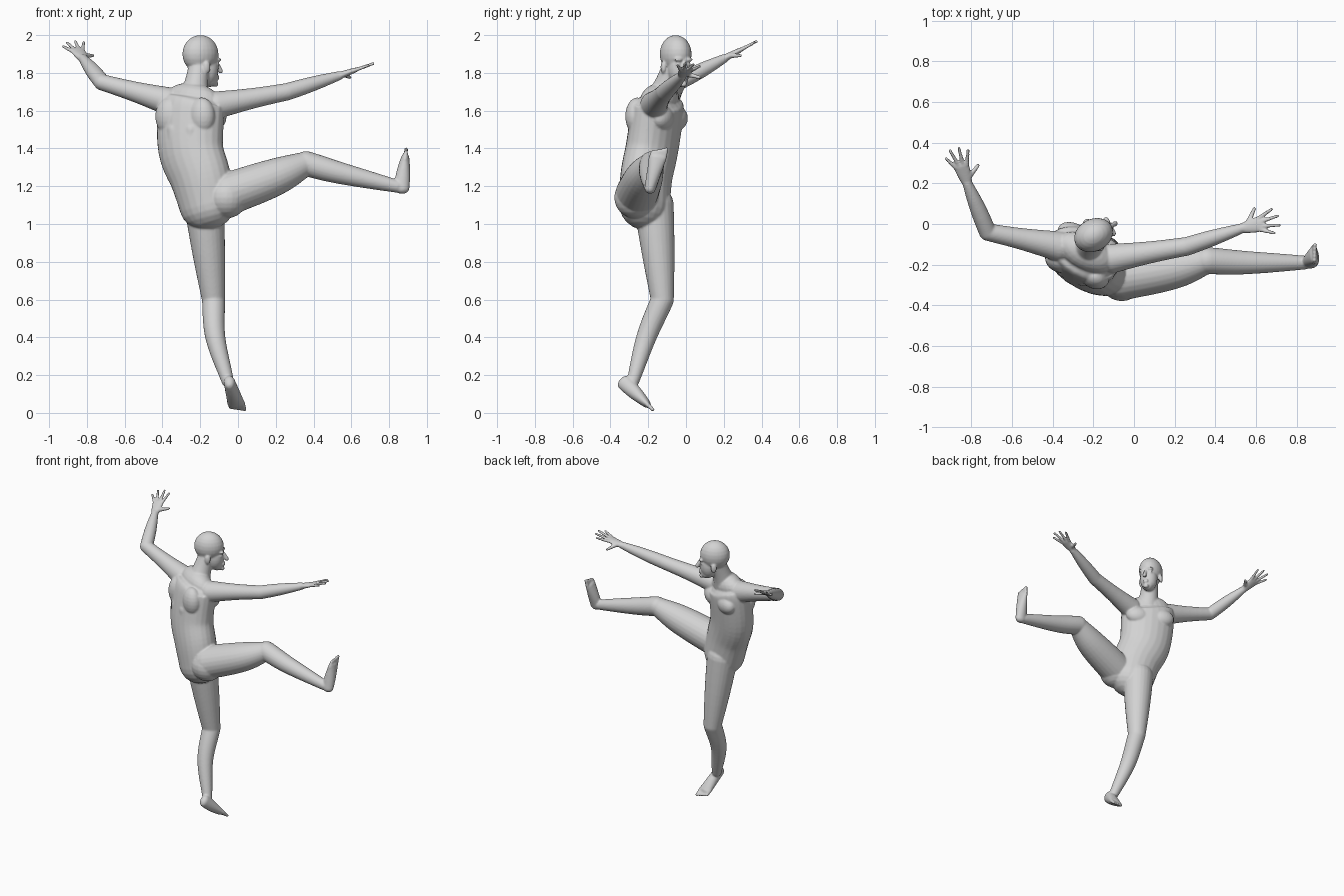
import bpy
import bmesh
from math import cos, sin, pi, radians
from mathutils import Vector, Matrix

old = bpy.data.objects.get("Cube")
if old:
    bpy.data.objects.remove(old, do_unlink=True)

bm = bmesh.new()
X, Y, Z = Matrix.Identity(3)
SIDES = 24
STEPS = 6


def smooth_path(points):
    """Catmull-Rom curve through the points."""
    pts = [Vector(p) for p in points]
    pts = [pts[0] * 2 - pts[1]] + pts + [pts[-1] * 2 - pts[-2]]
    out = []
    for a, b, c, d in zip(pts, pts[1:], pts[2:], pts[3:]):
        for k in range(STEPS):
            t = k / STEPS
            out.append((2 * b + (c - a) * t + (2 * a - 5 * b + 4 * c - d) * t * t
                        + (3 * b - a - 3 * c + d) * t ** 3) / 2)
    return out + [pts[-2]]


def square_to(direction, axis):
    """The part of direction that is square to axis."""
    return (direction - axis * direction.dot(axis)).normalized()


def tube(points, across, size):
    """Dome-ended elliptical tube; size(t) gives half width and half depth."""
    path = smooth_path(points)
    last = len(path) - 1
    rings = []
    for i, p in enumerate(path):
        tangent = (path[min(i + 1, last)] - path[max(i - 1, 0)]).normalized()
        side = square_to(across, tangent)
        depth = tangent.cross(side)
        wide, deep = size(i / last)
        angles = [0]
        if i == last:
            angles = [pi / 2 * k / STEPS for k in range(STEPS)]
        elif i == 0:
            angles = [-pi / 2 * k / STEPS for k in reversed(range(STEPS))]
        for a in angles:
            center = p + tangent * min(wide, deep) * sin(a)
            ring = []
            for k in range(SIDES):
                turn = 2 * pi * k / SIDES
                ring.append(bm.verts.new(center + cos(a) * (side * wide * cos(turn)
                                                            + depth * deep * sin(turn))))
            rings.append(ring)
    for lower, upper in zip(rings, rings[1:]):
        for k in range(SIDES):
            n = (k + 1) % SIDES
            bm.faces.new((lower[k], lower[n], upper[n], upper[k]))
    bm.faces.new(reversed(rings[0]))
    bm.faces.new(rings[-1])


def limb(points, start, end, belly=0, across=X):
    """Round tube tapering from start to end radius, fuller in the middle."""
    def size(t):
        r = start + (end - start) * t + belly * sin(pi * t)
        return r, r
    tube(points, across, size)


def ball(center, size, frame=Matrix()):
    m = frame @ Matrix.Translation(center) @ Matrix.Diagonal((*size, 1))
    bmesh.ops.create_uvsphere(bm, u_segments=SIDES, v_segments=SIDES // 2, radius=1, matrix=m)


def hand(wrist, knuckles, thumb_side):
    """Flat palm, four spread fingers and a lowered thumb."""
    wrist, knuckles = Vector(wrist), Vector(knuckles)
    along = (knuckles - wrist).normalized()
    across = square_to(thumb_side, along)
    tube([wrist, knuckles], across,
         lambda t: (0.025 + 0.014 * sin(pi / 2 * t), 0.02 - 0.007 * t))
    for i, length in enumerate((0.08, 0.1, 0.1, 0.07)):
        base = knuckles + across * 0.02 * (1.5 - i)
        angle = radians(20 - 15 * i)
        tip = base + (along * cos(angle) + across * sin(angle)) * length
        limb([base, tip], 0.011, 0.008, across=across)
    base = wrist + along * 0.03 + across * 0.015
    limb([base, wrist + (along + across) * 0.08 - Z * 0.03], 0.015, 0.009, across=across)


def foot(heel, sole, big_toe_side):
    """Heel to ball of the foot, then five toes growing shorter."""
    heel, sole = Vector(heel), Vector(sole)
    along = (sole - heel).normalized()
    across = square_to(big_toe_side, along)
    tube([heel, sole], across, lambda t: (0.03 + 0.016 * t, 0.042 - 0.02 * t * t))
    for i in range(5):
        base = sole + across * 0.017 * (2 - i) - along * 0.004 * i
        limb([base, base + along * (0.056 - 0.004 * i)], 0.013, 0.01, across=across)


# Torso, turned a little towards the raised leg
torso = Matrix.Translation((-0.25, -0.155, 0)) @ Matrix.Rotation(radians(-25), 4, 'Z')
tube([(-0.16, -0.22, 1.1), (-0.2, -0.21, 1.25), (-0.25, -0.18, 1.4),
      (-0.25, -0.15, 1.6), (-0.24, -0.14, 1.66)], torso.to_3x3() @ X,
     lambda t: ((0.155 + 0.05 * t) * (1 - t ** 8 / 4), 0.13 * (1 - t ** 8 / 3)))
for s in (-1, 1):
    ball((s * 0.085, 0.075, 1.56), (0.085, 0.055, 0.065), torso)      # chest
    ball((s * 0.095, -0.07, 1.57), (0.075, 0.06, 0.1), torso)         # shoulder blade
    limb([torso @ Vector((s * 0.05, -0.1, z)) for z in (1.5, 1.35)], 0.04, 0.04)

# Buttocks
ball((-0.06, -0.27, 1.14), (0.11, 0.11, 0.11))
ball((-0.18, -0.22, 1.07), (0.1, 0.11, 0.1))

# Neck
limb([(-0.23, -0.13, 1.67), (-0.22, -0.1, 1.75), (-0.2, -0.06, 1.86)], 0.08, 0.056, -0.006)

# Head, looking over the raised leg
head = Matrix.Translation((-0.19, -0.05, 0)) @ Matrix.Rotation(radians(-62), 4, 'Z')
ball((0, -0.01, 1.9), (0.08, 0.1, 0.1), head)               # skull
ball((0, 0.03, 1.82), (0.06, 0.06, 0.09), head)             # face
ball((0, 0.045, 1.765), (0.04, 0.04, 0.04), head)           # jaw
ball((0, 0.08, 1.74), (0.02, 0.015, 0.015), head)           # chin
ball((0, 0.09, 1.775), (0.02, 0.01, 0.015), head)           # mouth
limb([head @ Vector((0, 0.09, 1.855)), head @ Vector((0, 0.11, 1.81))], 0.008, 0.014)
for s in (-1, 1):
    ball((s * 0.03, 0.08, 1.87), (0.025, 0.015, 0.01), head)      # brow
    ball((s * 0.03, 0.076, 1.845), (0.013, 0.012, 0.01), head)    # eye
    ball((s * 0.075, -0.01, 1.83), (0.012, 0.02, 0.033), head)    # ear

# Left arm, bent at the elbow
elbow, wrist = (-0.72, -0.04, 1.75), (-0.82, 0.2, 1.875)
limb([(-0.37, -0.11, 1.65), elbow], 0.075, 0.043, -0.005, Y)
limb([elbow, wrist], 0.043, 0.024, 0.006)
hand(wrist, (-0.85, 0.285, 1.92), X)

# Right arm, held straight out
elbow, wrist = (0.26, -0.11, 1.7), (0.535, -0.02, 1.785)
limb([(-0.11, -0.17, 1.63), elbow], 0.073, 0.046, -0.005, Y)
limb([elbow, wrist], 0.046, 0.024, 0.004, Y)
hand(wrist, (0.62, 0, 1.815), Y)

# Left leg, standing on its toes
knee = (-0.13, -0.125, 0.6)
limb([(-0.18, -0.17, 1.1), knee], 0.105, 0.061, 0.004)
limb([knee, (-0.12, -0.21, 0.4), (-0.055, -0.28, 0.17)], 0.061, 0.033, 0.006)
foot((-0.045, -0.325, 0.16), (-0.01, -0.21, 0.05), X)

# Right leg, raised
knee = (0.36, -0.18, 1.32)
limb([(-0.05, -0.26, 1.16), (0.2, -0.22, 1.25), knee], 0.113, 0.064, 0.01, Y)
limb([knee, (0.54, -0.19, 1.27), (0.84, -0.19, 1.2)], 0.066, 0.034, 0.008, Y)
foot((0.865, -0.19, 1.19), (0.885, -0.15, 1.35), Y)

bmesh.ops.recalc_face_normals(bm, faces=bm.faces)
mesh = bpy.data.meshes.new("body")
bm.to_mesh(mesh)
bm.free()
mesh.shade_smooth()

skin = bpy.data.materials.new("plain grey")
skin.use_nodes = True
grey = (0.65, 0.65, 0.65, 1)
skin.diffuse_color = grey
skin.node_tree.nodes["Principled BSDF"].inputs["Base Color"].default_value = grey
mesh.materials.append(skin)

# Fuse the parts into one skin and soften the joins
body = bpy.data.objects.new("body", mesh)
bpy.context.collection.objects.link(body)
fuse = body.modifiers.new("fuse", 'REMESH')
fuse.mode = 'VOXEL'
fuse.voxel_size = 0.006
fuse.use_smooth_shade = True
soften = body.modifiers.new("soften", 'SMOOTH')
soften.factor = 0.5
soften.iterations = 5
